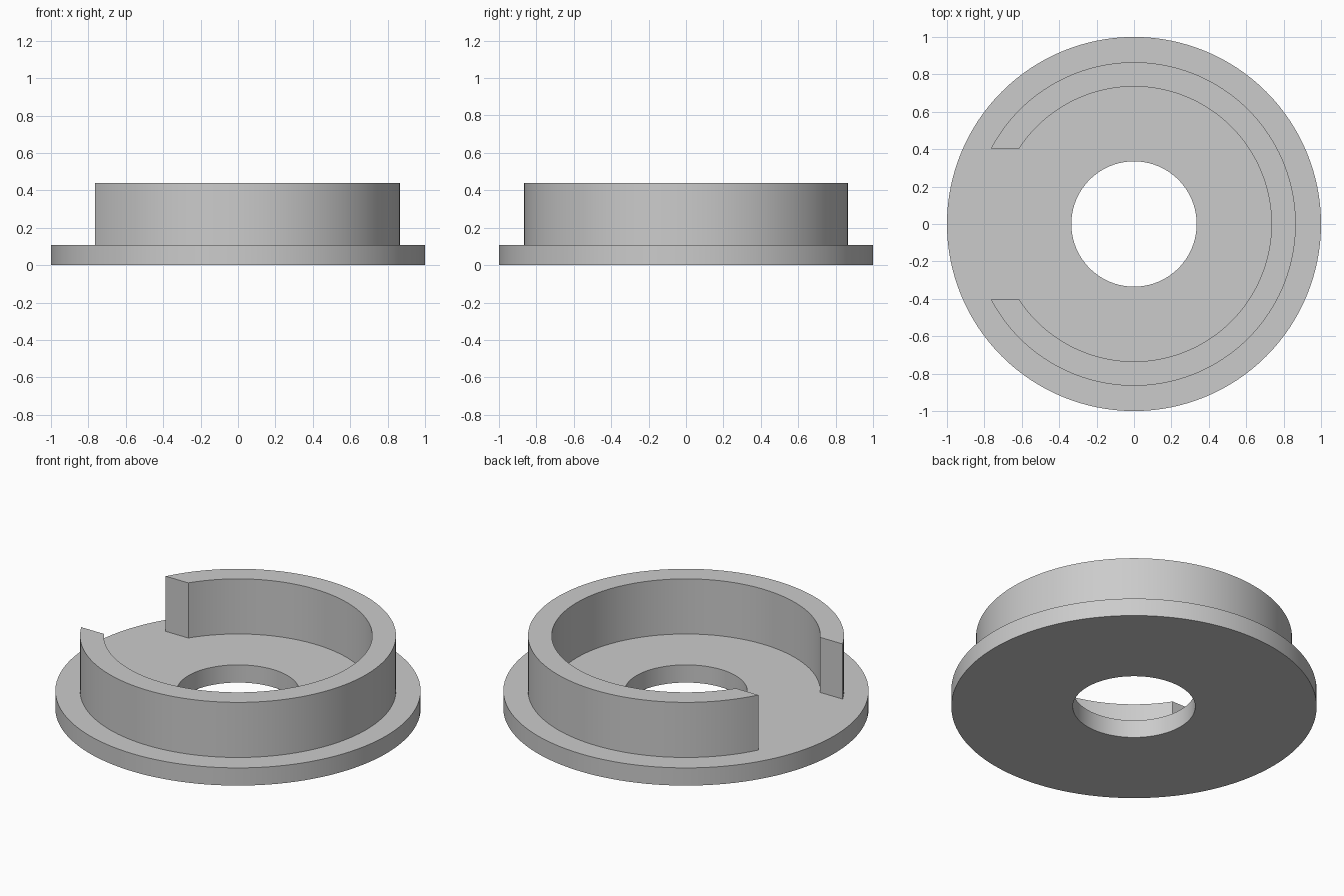
import bpy
import bmesh
import math

cube = bpy.data.objects.get("Cube")
if cube:
    bpy.data.objects.remove(cube, do_unlink=True)

BASE_TOP, RIM_TOP = 0.107, 0.44
HOLE_R, BASE_R = 0.335, 1.0
RIM_IN, RIM_OUT = 0.735, 0.865
GAP_HALF = 0.403  # half width of the straight-sided opening

grey = bpy.data.materials.new("plain grey")
grey.use_nodes = True
colour = (0.6, 0.6, 0.6, 1.0)
grey.diffuse_color = colour
grey.node_tree.nodes["Principled BSDF"].inputs["Base Color"].default_value = colour


def ring(name, r_in, r_out, z0, z1, gap=0.0, steps=128):
    """Solid ring; a gap leaves an opening on -x with sides parallel to x."""
    bm = bmesh.new()
    end_in = math.pi - math.asin(gap / r_in)
    end_out = math.pi - math.asin(gap / r_out)
    sections = []
    for i in range(steps + (1 if gap else 0)):
        t = 2 * i / steps - 1
        corners = ((r_in, end_in, z0), (r_out, end_out, z0),
                   (r_out, end_out, z1), (r_in, end_in, z1))
        sections.append([bm.verts.new((r * math.cos(t * e), r * math.sin(t * e), z))
                         for r, e, z in corners])
    pairs = list(zip(sections, sections[1:]))
    if gap:
        bm.faces.new(sections[0])
        bm.faces.new(sections[-1])
    else:
        pairs.append((sections[-1], sections[0]))
    for a, b in pairs:
        for k in range(4):
            n = (k + 1) % 4
            bm.faces.new((a[k], a[n], b[n], b[k]))
    bmesh.ops.recalc_face_normals(bm, faces=bm.faces)
    mesh = bpy.data.meshes.new(name)
    bm.to_mesh(mesh)
    bm.free()
    mesh.materials.append(grey)
    obj = bpy.data.objects.new(name, mesh)
    bpy.context.collection.objects.link(obj)
    bpy.ops.object.select_all(action='DESELECT')
    obj.select_set(True)
    bpy.context.view_layer.objects.active = obj
    bpy.ops.object.shade_smooth_by_angle(angle=math.radians(30))
    return obj


# Flat flange with centre hole, and the open raised rim standing on it
ring("base_flange", HOLE_R, BASE_R, 0.0, BASE_TOP)
ring("raised_rim", RIM_IN, RIM_OUT, BASE_TOP, RIM_TOP, GAP_HALF)
